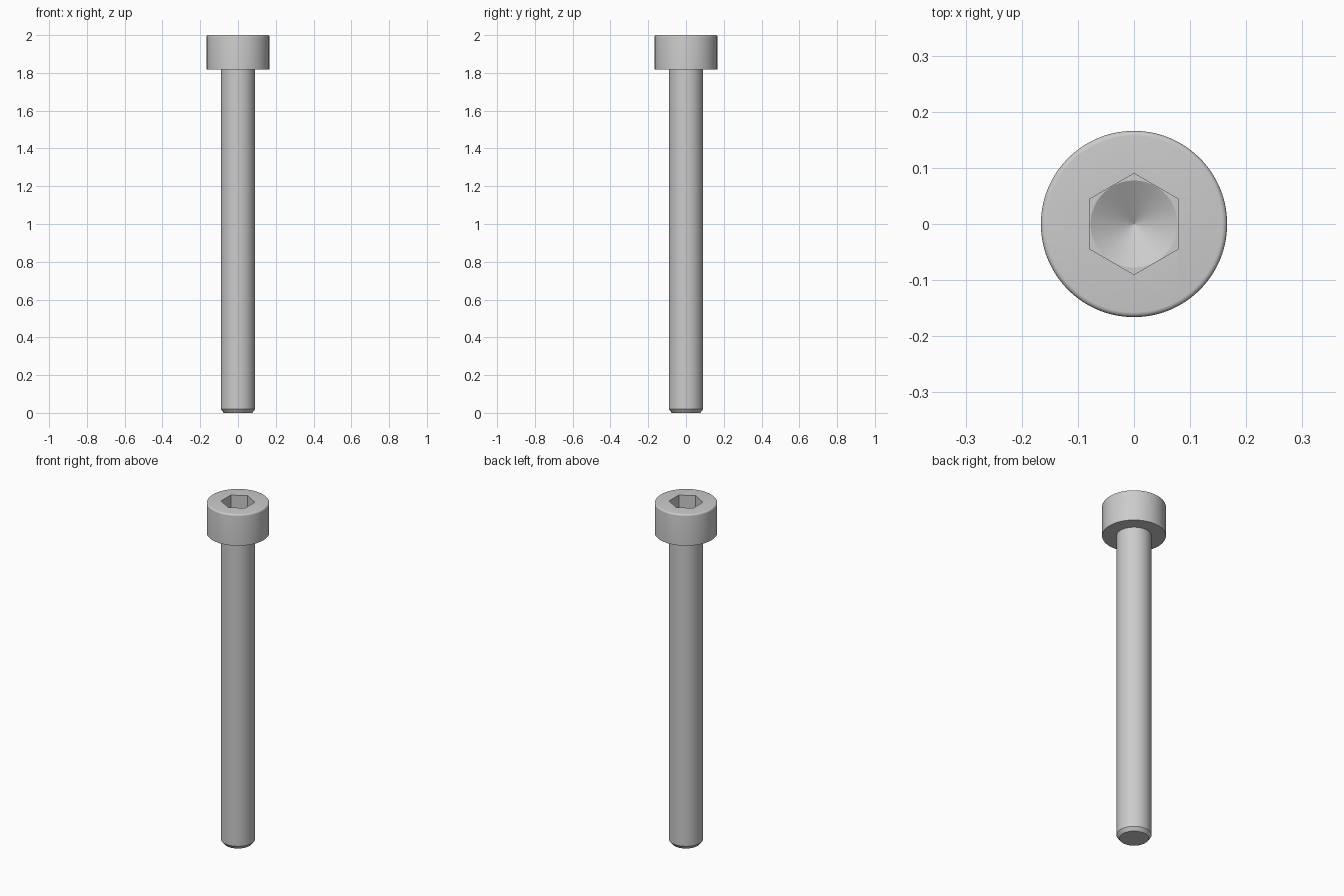
import bpy, bmesh, math

cube = bpy.data.objects.get("Cube")
if cube:
    bpy.data.objects.remove(cube, do_unlink=True)

HEAD_R, SHANK_R, APOTHEM = 0.166, 0.091, 0.078
TOP, HEAD_Z, FLOOR_Z = 2.0, 1.818, 1.92
ROUND = 0.009

steel = bpy.data.materials.new("steel grey")
steel.use_nodes = True
steel.diffuse_color = (0.6, 0.6, 0.6, 1)
steel.node_tree.nodes["Principled BSDF"].inputs["Base Color"].default_value = (0.6, 0.6, 0.6, 1)


def lathe(name, profile, sides=96, turn=0.0):
    """Closed solid turned around z from (radius, z) points, bottom to top."""
    bm = bmesh.new()
    rings = []
    for r, z in profile:
        rings.append([bm.verts.new((r * math.cos(turn + math.tau * i / sides),
                                    r * math.sin(turn + math.tau * i / sides), z))
                      for i in range(sides)])
    for low, high in zip(rings, rings[1:]):
        for i in range(sides):
            j = (i + 1) % sides
            bm.faces.new((low[i], low[j], high[j], high[i]))
    bm.faces.new(rings[0][::-1])
    bm.faces.new(rings[-1])
    bmesh.ops.remove_doubles(bm, verts=bm.verts, dist=1e-5)
    bmesh.ops.recalc_face_normals(bm, faces=bm.faces)
    mesh = bpy.data.meshes.new(name)
    bm.to_mesh(mesh)
    bm.free()
    mesh.materials.append(steel)
    obj = bpy.data.objects.new(name, mesh)
    bpy.context.collection.objects.link(obj)
    return obj


# Shank with chamfered tip, and cylindrical head with a rounded top edge
rim = [(HEAD_R - ROUND + ROUND * math.cos(a), TOP - ROUND + ROUND * math.sin(a))
       for a in (math.pi / 2 * k / 5 for k in range(6))]
screw = lathe("cap_screw", [(0.076, 0), (SHANK_R, 0.02), (SHANK_R, HEAD_Z),
                            (HEAD_R, HEAD_Z)] + rim)

# Hexagonal socket, then the conical drill point in its floor
hex_r = APOTHEM / math.cos(math.pi / 6)
socket = lathe("socket_cutter", [(hex_r, FLOOR_Z), (hex_r, TOP + 0.1)], 6, math.pi / 2)
drill_r = APOTHEM - 0.0006
drill = lathe("drill_cutter", [(0.0005, FLOOR_Z - drill_r * math.tan(math.pi / 6)),
                               (drill_r, FLOOR_Z), (drill_r, FLOOR_Z + 0.03)])

bpy.ops.object.select_all(action='DESELECT')
bpy.context.view_layer.objects.active = screw
screw.select_set(True)
for cutter in (socket, drill):
    cutter.hide_render = True
    cut = screw.modifiers.new(cutter.name, 'BOOLEAN')
    cut.operation = 'DIFFERENCE'
    cut.solver = 'EXACT'
    cut.object = cutter
    bpy.ops.object.modifier_apply(modifier=cut.name)
    bpy.data.objects.remove(cutter, do_unlink=True)

bpy.ops.object.shade_smooth_by_angle(angle=math.radians(28))
